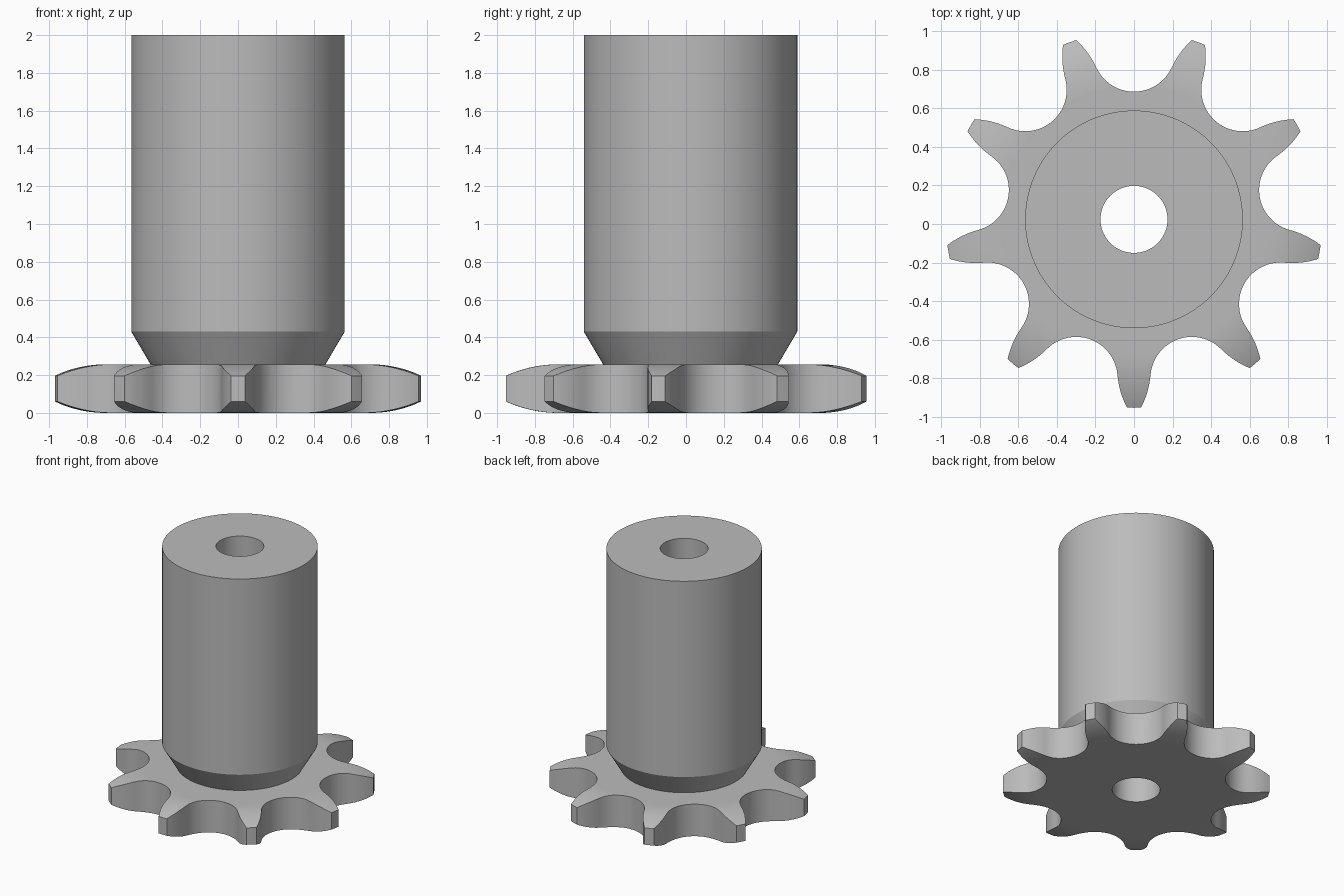
import bpy, bmesh
from math import sin, cos, pi, radians, sqrt, hypot, atan2
from mathutils import Vector, Matrix

if "Cube" in bpy.data.objects:
    bpy.data.objects.remove(bpy.data.objects["Cube"])

TEETH = 9
TIP, ROOT = 0.978, 0.663          # tooth tip and root radii
SEAT = 0.215                      # roller seat radius
THICK = 0.257
BORE, HUB = 0.174, 0.565
CENTRE_Y = 0.024

steel = bpy.data.materials.new("plain steel grey")
steel.use_nodes = True
GREY = (0.5, 0.5, 0.5, 1)
steel.diffuse_color = GREY
steel.node_tree.nodes["Principled BSDF"].inputs["Base Color"].default_value = GREY


def finish(name, bm):
    bmesh.ops.recalc_face_normals(bm, faces=bm.faces)
    mesh = bpy.data.meshes.new(name)
    bm.to_mesh(mesh)
    bm.free()
    mesh.materials.append(steel)
    obj = bpy.data.objects.new(name, mesh)
    bpy.context.collection.objects.link(obj)
    obj.location.y = CENTRE_Y
    return obj


def lathe(name, profile, steps=108):
    """Solid of revolution from (radius, height) points, capped at both ends."""
    bm = bmesh.new()
    rings = [[bm.verts.new((r * cos(2 * pi * i / steps), r * sin(2 * pi * i / steps), z))
              for i in range(steps)] for r, z in profile]
    for a, b in zip(rings, rings[1:]):
        for i in range(steps):
            j = (i + 1) % steps
            bm.faces.new((a[i], a[j], b[j], b[i]))
    bm.faces.new(rings[0])
    bm.faces.new(rings[-1])
    return finish(name, bm)


# Half of one gap: round roller seat, then a convex flank to the tooth tip
def half_gap():
    pts = []
    for i in range(13):
        a = radians(65) * i / 12
        pts.append(Vector((SEAT * sin(a), ROOT + SEAT - SEAT * cos(a))))
    start = pts[-1]
    bend = start + 0.092 * Vector((cos(a), sin(a)))
    edge = pi / TEETH - 0.037
    end = TIP * Vector((sin(edge), cos(edge)))
    for i in range(1, 9):
        t = i / 8
        pts.append((1 - t) ** 2 * start + 2 * t * (1 - t) * bend + t * t * end)
    return pts


# Toothed plate, with one tooth pointing to the front
half = half_gap()
gap = [Vector((-p.x, p.y)) for p in reversed(half[1:])] + half
gap.append(Vector((TIP * sin(pi / TEETH), TIP * cos(pi / TEETH))))
bm = bmesh.new()
outline = []
for k in range(TEETH):
    turn = Matrix.Rotation(-2 * pi * k / TEETH, 2)
    for p in gap:
        q = turn @ p
        outline.append(bm.verts.new((q.x, q.y, 0)))
base = bm.faces.new(outline)
top = bmesh.ops.extrude_face_region(bm, geom=[base])
bmesh.ops.translate(bm, vec=(0, 0, THICK),
                    verts=[v for v in top["geom"] if isinstance(v, bmesh.types.BMVert)])
sprocket = finish("toothed_sprocket_and_hub", bm)

# Rounded relief on both sides of the teeth
RELIEF_START, RELIEF_R = 0.70, 0.67
relief = []
for i in range(11):
    d = 0.3 * i / 10
    relief.append((RELIEF_START + d, RELIEF_R - sqrt(RELIEF_R ** 2 - d * d)))
relief += [(r, THICK - z) for r, z in reversed(relief)]
lens = lathe("tooth_relief_shape", relief)

# Hub with tapered foot, and the through bore
hub = lathe("hub_shape", [(0.463, 0.1), (0.463, THICK), (HUB, 0.43), (HUB, 2.0)])
bore = lathe("bore_cutter", [(BORE, -0.2), (BORE, 2.2)], 72)

for tool, operation in ((lens, 'INTERSECT'), (hub, 'UNION'), (bore, 'DIFFERENCE')):
    tool.hide_render = True
    mod = sprocket.modifiers.new(tool.name, 'BOOLEAN')
    mod.operation, mod.object, mod.solver = operation, tool, 'EXACT'

# Apply the cuts, drop the helpers and shade
bpy.context.view_layer.update()
graph = bpy.context.evaluated_depsgraph_get()
result = bpy.data.meshes.new_from_object(sprocket.evaluated_get(graph))
sprocket.modifiers.clear()
sprocket.data = result
for tool in (lens, hub, bore):
    bpy.data.objects.remove(tool)

bpy.ops.object.select_all(action='DESELECT')
sprocket.select_set(True)
bpy.context.view_layer.objects.active = sprocket
bpy.ops.object.shade_smooth_by_angle(angle=radians(25))
for face in sprocket.data.polygons:
    if abs(face.normal.z) > 0.9999:
        face.use_smooth = False
